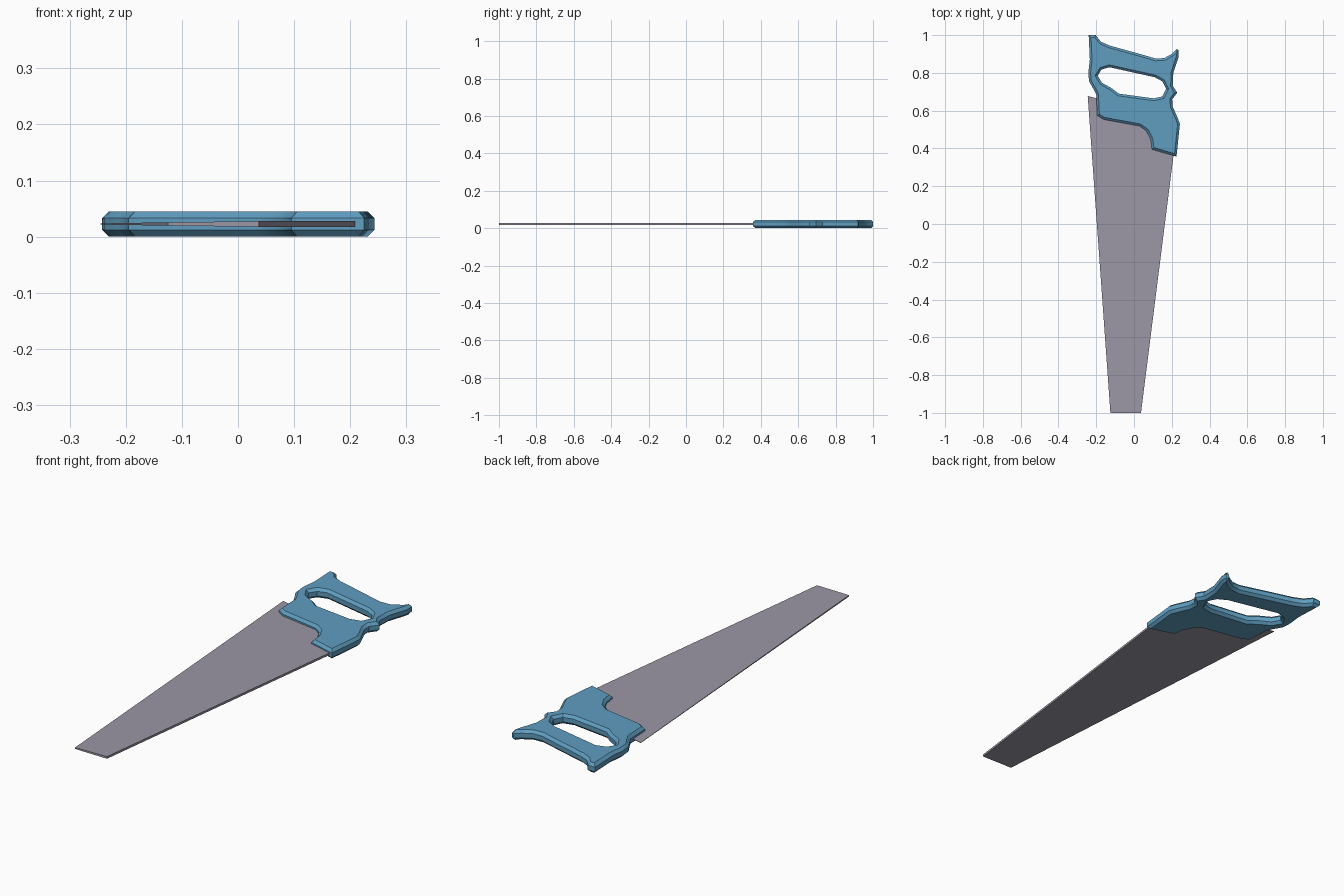
import bpy, bmesh
from mathutils import Vector

if "Cube" in bpy.data.objects:
    bpy.data.objects.remove(bpy.data.objects["Cube"])


def material(name, rgb):
    m = bpy.data.materials.new(name)
    m.diffuse_color = (*rgb, 1)
    m.use_nodes = True
    m.node_tree.nodes["Principled BSDF"].inputs["Base Color"].default_value = m.diffuse_color
    return m


def make_object(name, bm, mat):
    bmesh.ops.recalc_face_normals(bm, faces=bm.faces[:])
    me = bpy.data.meshes.new(name)
    bm.to_mesh(me)
    bm.free()
    me.materials.append(mat)
    ob = bpy.data.objects.new(name, me)
    bpy.context.collection.objects.link(ob)
    return ob


def inset(points, d, hole=False):
    """Move a closed outline into the solid material by distance d."""
    pts = [Vector(p) for p in points]
    n = len(pts)
    area = sum(pts[i - 1].cross(pts[i]) for i in range(n))
    side = (1 if area > 0 else -1) * (-1 if hole else 1)
    out = []
    for i in range(n):
        a = (pts[i] - pts[i - 1]).normalized()
        b = (pts[(i + 1) % n] - pts[i]).normalized()
        na, nb = Vector((-a.y, a.x)), Vector((-b.y, b.x))
        m = (na + nb).normalized()
        out.append(pts[i] + m * side * d / max(m.dot(na), 0.6))
    return out


blue = material("handle blue", (0.115, 0.34, 0.53))
grey = material("blade grey", (0.33, 0.31, 0.38))

# Handle: outline and grip hole, both with chamfered edges
outline = [(-.24, 1), (-.203, 1), (-.175, .965), (-.13, .945), (.0, .909), (.115, .876),
           (.16, .878), (.203, .902), (.226, .926), (.236, .92), (.236, .885), (.208, .80),
           (.206, .73), (.229, .695), (.202, .66), (.205, .62), (.23, .565), (.243, .53),
           (.225, .357), (.095, .395), (.087, .45), (.065, .493), (.03, .518),
           (-.16, .553), (-.195, .575), (-.2, .685), (-.215, .715), (-.238, .755),
           (-.242, .80), (-.234, .87)]
grip = [(-.192, .785), (-.172, .818), (-.13, .83), (.11, .777), (.15, .755), (.17, .715),
        (.15, .675), (.105, .665), (-.08, .69), (-.12, .72), (-.17, .748)]
H, C = 0.045, 0.012
bm = bmesh.new()
cap_edges = {0: [], 3: []}
for loop, is_hole in ((outline, False), (grip, True)):
    rings = [[bm.verts.new((p.x, p.y, z)) for p in inset(loop, d, is_hole)]
             for z, d in ((0, C), (C, 0), (H - C, 0), (H, C))]
    n = len(loop)
    for lo, hi in zip(rings, rings[1:]):
        for i in range(n):
            j = (i + 1) % n
            bm.faces.new((lo[i], lo[j], hi[j], hi[i]))
    for k in cap_edges:
        cap_edges[k] += [bm.edges.get((rings[k][i], rings[k][(i + 1) % n])) for i in range(n)]
for edges in cap_edges.values():
    bmesh.ops.triangle_fill(bm, use_beauty=True, edges=edges)
handle = make_object("handle", bm, blue)
bpy.context.view_layer.objects.active = handle
handle.select_set(True)
bpy.ops.object.shade_smooth_by_angle(angle=0.6)

# Blade: tapered plate, thinning towards the cutting edge on the left
corners = [(-.125, -1, .003), (.037, -1, .005), (.21, .37, .005), (.213, .57, .005),
           (-.245, .677, .001)]
bm = bmesh.new()
low, top = [[bm.verts.new((x, y, H / 2 + s * t)) for x, y, t in corners] for s in (-1, 1)]
bm.faces.new(low)
bm.faces.new(top)
for i in range(len(corners)):
    j = (i + 1) % len(corners)
    bm.faces.new((low[i], low[j], top[j], top[i]))
make_object("blade", bm, grey)
